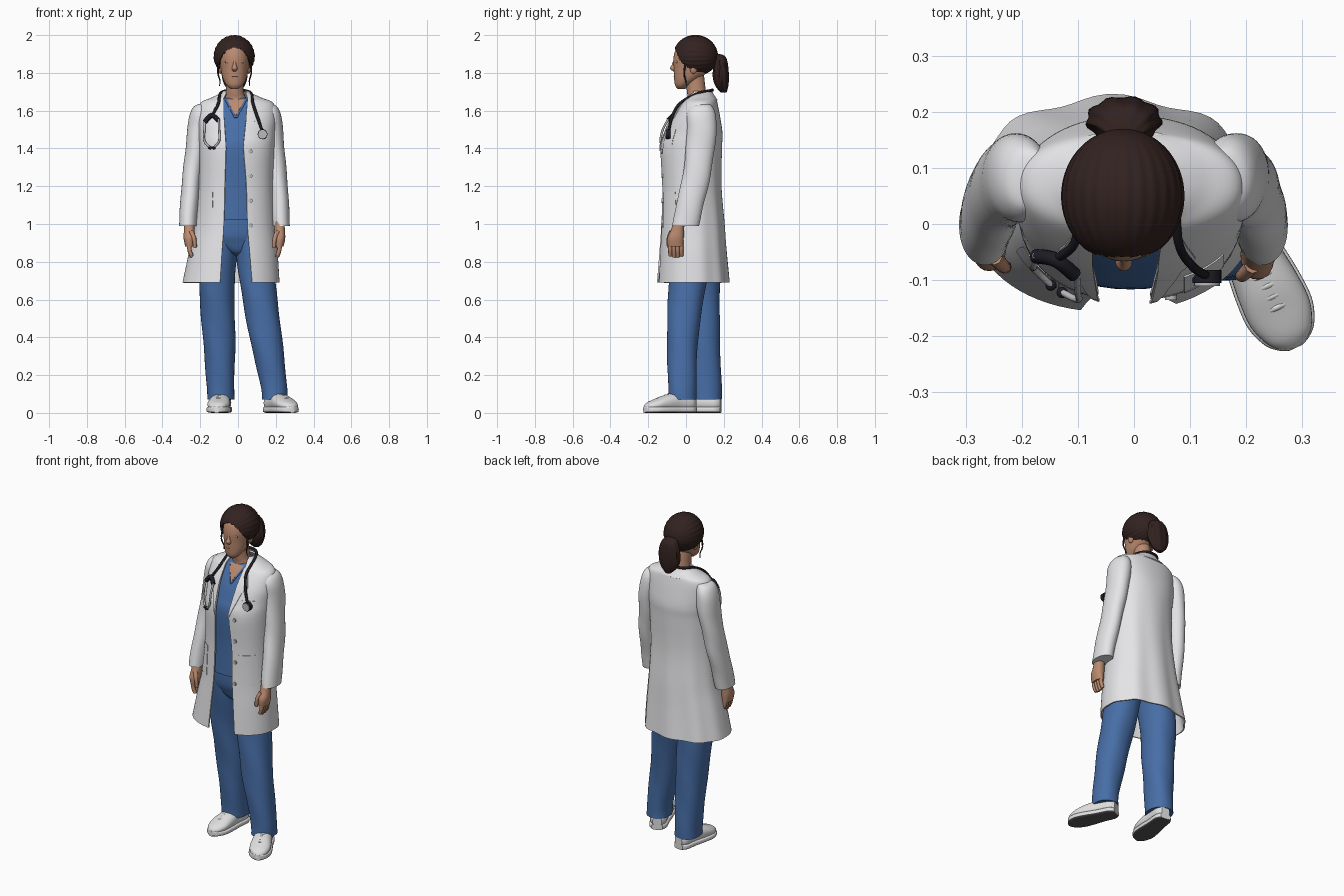
import bpy, bmesh, math
from mathutils import Matrix, Vector

cube = bpy.data.objects.get("Cube")
if cube:
    bpy.data.objects.remove(cube)


def material(name, r, g, b, rough=0.7):
    m = bpy.data.materials.new(name)
    m.use_nodes = True
    m.diffuse_color = (r, g, b, 1)
    node = m.node_tree.nodes["Principled BSDF"]
    node.inputs["Base Color"].default_value = (r, g, b, 1)
    node.inputs["Roughness"].default_value = rough
    return m


WHITE = material("coat white", 0.78, 0.78, 0.8)
BLUE = material("scrubs blue", 0.063, 0.155, 0.385)
SKIN = material("skin", 0.49, 0.255, 0.16)
LIP = material("lips", 0.42, 0.18, 0.13)
HAIR = material("dark brown hair", 0.032, 0.016, 0.014)
SHOE = material("shoe white", 0.74, 0.74, 0.74)
SOLE = material("sole grey", 0.09, 0.09, 0.1)
BLACK = material("tube black", 0.012, 0.012, 0.018)
METAL = material("metal grey", 0.48, 0.49, 0.5)


def finish(name, bm, mats, matrix=None, thick=0, angle=45):
    if matrix:
        bm.transform(matrix)
    if not thick:
        bmesh.ops.recalc_face_normals(bm, faces=bm.faces)
    mesh = bpy.data.meshes.new(name)
    bm.to_mesh(mesh)
    bm.free()
    ob = bpy.data.objects.new(name, mesh)
    bpy.context.collection.objects.link(ob)
    for m in mats:
        mesh.materials.append(m)
    bpy.ops.object.select_all(action='DESELECT')
    ob.select_set(True)
    bpy.context.view_layer.objects.active = ob
    if thick:
        mod = ob.modifiers.new("thickness", 'SOLIDIFY')
        mod.thickness, mod.offset = thick, -1
        bpy.ops.object.modifier_apply(modifier=mod.name)
    bpy.ops.object.shade_smooth_by_angle(angle=math.radians(angle))
    return ob


def spread(secs, n=6):
    """Smooth in-between sections."""
    out = []
    for i in range(len(secs) - 1):
        a, b, c, d = (secs[max(0, min(len(secs) - 1, i + k))] for k in (-1, 0, 1, 2))
        for s in range(n):
            t = s / n
            out.append(tuple(0.5 * (2 * q + (r - p) * t + (2 * p - 5 * q + 4 * r - w) * t * t
                                    + (3 * q - p - 3 * r + w) * t ** 3)
                             for p, q, r, w in zip(a, b, c, d)))
    return out + [secs[-1]]


def power(v, e):
    return math.copysign(abs(v) ** e, v)


def loft(name, secs, mats, p=2.0, n=40, matrix=None, thick=0, ripple=None):
    """Rings (x, y, z, rx, ry); two more numbers give the x edges of a front opening."""
    bm, rings = bmesh.new(), []
    is_open = len(secs[0]) > 5
    for s in spread(secs):
        x, y, z, rx, ry = s[:5]
        a0, a1 = 0, 2 * math.pi
        if is_open:
            edge = lambda v: -math.acos(max(-1, min(1, power((v - x) / rx, p / 2))))
            a0, a1 = edge(s[6]), edge(s[5]) + 2 * math.pi
        ring = []
        for i in range(n + is_open):
            a = a0 + (a1 - a0) * i / n
            k = ripple(a, z) if ripple else 1
            ring.append(bm.verts.new((x + k * rx * power(math.cos(a), 2 / p),
                                      y + k * ry * power(math.sin(a), 2 / p), z)))
        rings.append(ring)
    for lo, hi in zip(rings, rings[1:]):
        for i in range(n):
            j = (i + 1) % len(lo)
            bm.faces.new((lo[j], lo[i], hi[i], hi[j]))
    if not is_open:
        bm.faces.new(rings[0])
        bm.faces.new(rings[-1])
    return finish(name, bm, mats, matrix, thick)


ROUND = 2.2  # squareness of the garment sections


def front(secs, x, z):
    """Front surface y of a lofted garment."""
    s = min(spread(secs, 20), key=lambda q: abs(q[2] - z))
    k = min(1, abs((x - s[0]) / s[3]))
    return s[1] - s[4] * (1 - k ** ROUND) ** (1 / ROUND)


def plate(name, secs, rows, mat, off=0.003, nx=8, nz=5):
    """Thin patch lying on a garment; rows are (z, x0, x1)."""
    bm, grid = bmesh.new(), []
    for i in range((len(rows) - 1) * nz + 1):
        k = min(i // nz, len(rows) - 2)
        z, x0, x1 = (a + (b - a) * (i / nz - k) for a, b in zip(rows[k], rows[k + 1]))
        xs = [x0 + (x1 - x0) * j / nx for j in range(nx + 1)]
        grid.append([bm.verts.new((x, front(secs, x, z) - off, z)) for x in xs])
    for a, b in zip(grid, grid[1:]):
        for j in range(nx):
            bm.faces.new((a[j + 1], a[j], b[j], b[j + 1]))
    return finish(name, bm, [mat], thick=0.005)


def ball(name, loc, scale, mat):
    bm = bmesh.new()
    bmesh.ops.create_uvsphere(bm, u_segments=20, v_segments=12, radius=1)
    return finish(name, bm, [mat], Matrix.Translation(loc) @ Matrix.Diagonal((*scale, 1)))


def disc(name, loc, r, depth, mat):
    bm = bmesh.new()
    bmesh.ops.create_cone(bm, cap_ends=True, segments=20, radius1=r, radius2=r, depth=depth)
    return finish(name, bm, [mat], Matrix.Translation(loc) @ Matrix.Rotation(math.pi / 2, 4, 'X'))


def tube(name, pts, r, mat, taper=1.0):
    """Round tube swept along a smooth path."""
    bm, rings, path = bmesh.new(), [], [Vector(q) for q in spread(pts, 7)]
    for i, q in enumerate(path):
        d = path[min(i + 1, len(path) - 1)] - path[max(i - 1, 0)]
        rot = d.to_track_quat('Z', 'Y')
        rr = r * (1 + (taper - 1) * i / (len(path) - 1))
        rings.append([bm.verts.new(q + rot @ Vector((rr * math.cos(a * math.pi / 4), rr * math.sin(a * math.pi / 4), 0)))
                      for a in range(8)])
    for a, b in zip(rings, rings[1:]):
        for i in range(8):
            bm.faces.new((a[i], a[i - 1], b[i - 1], b[i]))
    bm.faces.new(rings[0])
    bm.faces.new(rings[-1])
    return finish(name, bm, [mat], angle=60)


# Coat body, open down the front
coat = [(-.01, .08, 1.695, .075, .055, -.06, .04), (-.008, .078, 1.668, .135, .08, -.075, .05),
        (-.006, .07, 1.638, .195, .097, -.078, .048), (-.006, .052, 1.56, .208, .13, -.075, .043),
        (-.006, .04, 1.48, .204, .153, -.068, .035), (-.006, .027, 1.4, .2, .163, -.065, .03),
        (-.01, .028, 1.2, .198, .158, -.07, .045), (-.016, .033, 1.0, .212, .168, -.075, .05),
        (-.025, .033, .85, .235, .178, -.085, .062), (-.037, .034, .69, .257, .191, -.095, .075)]


def folds(a, z):
    return 1 + 0.045 * max(0, math.sin(a)) * max(0, 1.5 - z) * math.sin(9 * a)


loft("coat_body", coat, [WHITE], ROUND, 72, thick=0.008, ripple=folds)
loft("coat_collar", [(-.01, .082, 1.705, .068, .056, -.055, .04), (-.01, .082, 1.685, .088, .066, -.075, .055),
                     (-.01, .08, 1.655, .135, .088, -.1, .08)], [WHITE], 2.2, thick=0.006)
plate("right_lapel", coat, [(1.66, -.1, -.074), (1.57, -.14, -.074), (1.54, -.115, -.072), (1.39, -.066, -.062)], WHITE, .007)
plate("left_lapel", coat, [(1.66, .05, .075), (1.57, .043, .11), (1.54, .042, .085), (1.39, .028, .032)], WHITE, .007)
plate("right_pocket", coat, [(1.17, -.195, -.135), (.99, -.21, -.135)], WHITE)
plate("left_pocket", coat, [(1.17, .085, .165), (.98, .085, .175)], WHITE)
plate("chest_pocket", coat, [(1.5, .09, .16), (1.37, .09, .16)], WHITE)
for i in range(4):
    z = 1.385 - 0.131 * i
    disc("coat_button", (.066, front(coat, .066, z) - .003, z), .011, .008, METAL)

# Scrub top and the skin in its neckline
inner = [(x, y, z, rx - .02, ry - .02) for x, y, z, rx, ry, _, _ in coat[1:-2]]
inner[-1] = (-.014, .03, 1.02, .185, .143)
loft("scrub_top", inner, [BLUE], ROUND, 48)
plate("neckline_skin", inner, [(1.66, -.058, .036), (1.575, -.014, -.01)], SKIN, .004)
plate("right_neckline_trim", inner, [(1.66, -.07, -.057), (1.565, -.02, -.012)], BLUE, .006)
plate("left_neckline_trim", inner, [(1.66, .035, .048), (1.565, -.012, -.004)], BLUE, .006)

# Trousers
loft("trouser_hips", [(-.01, .03, 1.05, .17, .12), (-.01, .035, .95, .18, .122), (-.005, .035, .9, .16, .108),
                      (0, .035, .85, .06, .085), (0, .035, .83, .02, .04)], [BLUE], 2.3)


def creases(a, z):
    return 1 + 0.018 * math.sin(3 * a + 22 * z)


loft("right_trouser_leg", [(-.085, .045, .95, .1, .12), (-.112, .07, .69, .094, .108), (-.1, .09, .4, .086, .09),
                           (-.093, .105, .15, .073, .083), (-.092, .108, .07, .072, .082)], [BLUE], 2.2, ripple=creases)
loft("left_trouser_leg", [(.075, .035, .95, .098, .115), (.104, .008, .69, .094, .1), (.147, -.018, .4, .086, .083),
                          (.189, -.02, .15, .07, .075), (.194, -.02, .07, .068, .076)], [BLUE], 2.2, ripple=creases)

# Sleeves and hands
for side, name, sx, y0 in ((1, "left", 1, -.055), (-1, "right", -1.165, -.04)):
    arm = [(.14, .08, 1.64, .02, .03), (.162, .08, 1.625, .042, .055), (.173, .08, 1.58, .054, .076),
           (.182, .083, 1.5, .056, .08), (.193, .075, 1.4, .053, .076), (.21, .055, 1.25, .05, .074),
           (.222, .02, 1.1, .048, .073), (.228, -.002, .99, .047, .07)]
    loft(name + "_sleeve", [(x * sx, y, z, rx, ry) for x, y, z, rx, ry in arm], [WHITE], 2.1,
         ripple=lambda a, z: 1 + 0.018 * math.sin(2 * a + 30 * z))
    hx = .22 if side > 0 else -.258
    loft(name + "_hand", [(hx, y0 + .02, 1.02, .026, .03), (hx, y0 + .01, .97, .028, .034),
                          (hx, y0, .925, .03, .043), (hx - .002 * side, y0, .88, .023, .041)], [SKIN], 2.3, 24)
    for i in range(4):
        y = y0 - .029 + .0195 * i
        tip = .822 + .006 * abs(i - 1.4)
        tube(name + "_finger", [(hx, y, .91), (hx - .001 * side, y, .865), (hx - .013 * side, y + .002, tip)], .0135, SKIN, .75)
    tube(name + "_thumb", [(hx - .01 * side, y0 - .02, .96), (hx - .026 * side, y0 - .036, .92),
                           (hx - .03 * side, y0 - .036, .875)], .014, SKIN, .7)

# Shoes, lofted from heel to toe
upper = [(0, .05, 0, .026, .03), (0, .052, .03, .045, .043), (0, .057, .1, .049, .05), (0, .052, .17, .057, .043),
         (0, .044, .225, .058, .031), (0, .036, .265, .044, .023), (0, .031, .284, .026, .015), (0, .028, .293, .008, .006)]
for name, heel, turn in (("left", (.165, .045, 0), 25), ("right", (-.077, .184, 0), -7)):
    place = Matrix.Translation(heel) @ Matrix.Rotation(math.radians(turn), 4, 'Z')
    lay = place @ Matrix.Rotation(math.pi / 2, 4, 'X')
    loft(name + "_shoe", upper, [SHOE], 2.2, 32, lay)
    sole = loft(name + "_shoe_sole", [(0, .017, z, rx + .005, .017) for _, _, z, rx, _ in upper], [SHOE, SOLE], 4, 40, lay)
    for f in sole.data.polygons:
        f.material_index = int(f.center.z < .008)
    for i in range(4):
        y, z = -.15 - .021 * i, .098 - .007 * i
        tube(name + "_lace", [tuple(place @ Vector(q)) for q in ((-.032, y, z - .014), (0, y, z), (.032, y, z - .014))], .006, SHOE)

# Neck, head and face
loft("neck", [(-.018, .045, 1.79, .046, .05), (-.016, .055, 1.7, .047, .05), (-.012, .06, 1.66, .06, .05),
              (-.012, .055, 1.62, .09, .06)], [SKIN])
loft("head", [(-.018, -.025, 1.715, .02, .02), (-.018, -.02, 1.735, .043, .038), (-.018, .005, 1.77, .062, .068),
              (-.018, .03, 1.82, .073, .095), (-.018, .03, 1.88, .077, .096), (-.018, .035, 1.93, .066, .086),
              (-.018, .04, 1.965, .03, .05)], [SKIN], 2.1)
loft("nose", [(-.018, -.055, 1.88, .006, .008), (-.018, -.062, 1.845, .009, .012), (-.018, -.067, 1.823, .015, .017),
              (-.018, -.058, 1.808, .01, .01)], [SKIN], n=20)
ball("mouth", (-.018, -.055, 1.782), (.025, .01, .006), LIP)
for s, name in ((1, "left"), (-1, "right")):
    ball(name + "_eyelid", (-.018 + .033 * s, -.047, 1.858), (.017, .011, .009), SKIN)
    ball(name + "_ear", (-.018 + .074 * s, .04, 1.825), (.012, .02, .03), SKIN)
    tube(name + "_hair_tendril", [(-.018 + .085 * s, .0, 1.86), (-.018 + .088 * s, -.01, 1.8),
                                  (-.018 + .078 * s, -.002, 1.76), (-.018 + .08 * s, .004, 1.73)], .006, HAIR, .3)

# Hair swept back, tucked in around the face
bm = bmesh.new()
bmesh.ops.create_uvsphere(bm, u_segments=96, v_segments=64, radius=1)
for v in bm.verts:
    k = 1 + 0.01 * math.sin(26 * math.atan2(v.co.x, v.co.z)) * (1 - v.co.y ** 2)
    c = v.co * k
    v.co = (-.02 + .109 * c.x, .05 + .12 * c.y, 1.885 + c.z * (.115 if c.z > 0 else .1))
    if ((v.co.x + .018) / .08) ** 2 + ((v.co.z - 1.82) / .11) ** 2 < 1:
        v.co.y = max(v.co.y, .03)
finish("hair", bm, [HAIR], angle=60)
loft("ponytail", [(-.018, .16, 1.9, .02, .02), (-.018, .178, 1.885, .045, .032), (-.018, .185, 1.84, .062, .038),
                  (-.018, .185, 1.78, .066, .042), (-.018, .19, 1.73, .05, .033), (-.018, .2, 1.695, .018, .014)],
     [HAIR], ripple=lambda a, z: 1 + 0.05 * math.sin(9 * a + 12 * z))


# Stethoscope: neck tube, earpiece frame and chest piece
def on_coat(x, z, off=.014):
    return (x, front(coat, x, z) - off, z)


tube("stethoscope_tube", [on_coat(.13, 1.49), on_coat(.105, 1.56), on_coat(.08, 1.635), (.07, .06, 1.69),
                          (.04, .122, 1.705), (-.012, .14, 1.709), (-.065, .122, 1.705), (-.095, .05, 1.688),
                          on_coat(-.105, 1.635), on_coat(-.14, 1.57)], .008, BLACK)
tube("stethoscope_joint", [on_coat(-.176, 1.54, .02), on_coat(-.14, 1.575, .02), on_coat(-.105, 1.55, .02)], .013, BLACK)
for name, x, end in (("outer", -.178, -.148), ("inner", -.1, -.128)):
    tube(name + "_earpiece_stem", [on_coat(x * .95 - .007, 1.555, .025), on_coat(x, 1.5, .03), on_coat(x, 1.44, .02),
                                   on_coat(end, 1.405)], .006, METAL)
    ball(name + "_ear_tip", on_coat(end, 1.403), (.01, .01, .008), BLACK)
disc("chest_piece_rim", on_coat(.13, 1.475, .012), .026, .024, BLACK)
disc("chest_piece", on_coat(.13, 1.475, .024), .023, .01, METAL)
